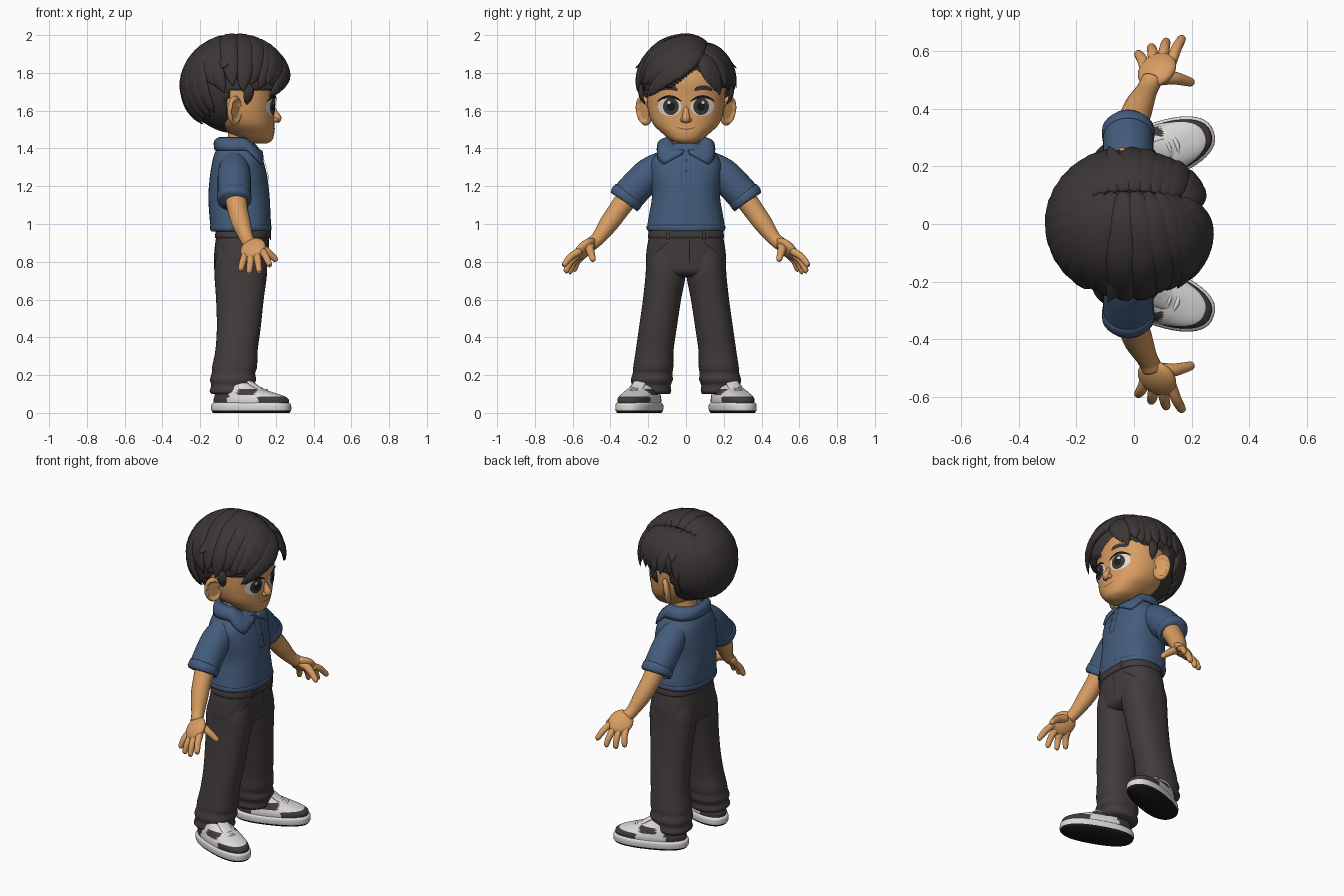
import bpy, bmesh, math, random
from mathutils import Vector, Matrix

if "Cube" in bpy.data.objects:
    bpy.data.objects.remove(bpy.data.objects["Cube"])
random.seed(4)


def material(name, hexa):
    m = bpy.data.materials.new(name)
    c = [int(hexa[i:i + 2], 16) / 255 for i in (0, 2, 4)]
    m.diffuse_color = [((v + .055) / 1.055) ** 2.4 if v > .04 else v / 12.92 for v in c] + [1]
    m.use_nodes = True
    m.node_tree.nodes["Principled BSDF"].inputs["Base Color"].default_value = m.diffuse_color
    return m


SKIN, HAIR = material("warm skin", "D89D62"), material("dark hair", "3C3636")
BLUE, DEEP = material("blue cotton", "445C7C"), material("deep blue trim", "33465F")
PANTS, WHITE = material("charcoal cloth", "423C3B"), material("off white", "DCDAD8")
BLACK, LIP = material("black", "1C1919"), material("lip brown", "9A5A3C")


def mesh(name, verts, faces, mat, mirror=False):
    me = bpy.data.meshes.new(name)
    me.from_pydata([tuple(v) for v in verts], [], faces)
    bm = bmesh.new()
    bm.from_mesh(me)
    bmesh.ops.recalc_face_normals(bm, faces=bm.faces)
    bm.to_mesh(me)
    bm.free()
    me.materials.append(mat)
    me.polygons.foreach_set("use_smooth", [True] * len(me.polygons))
    ob = bpy.data.objects.new(name, me)
    bpy.context.collection.objects.link(ob)
    if mirror:
        mod = ob.modifiers.new("mirror", 'MIRROR')
        mod.use_axis = (False, True, False)
        mod.use_mirror_merge = False
    return ob


def skin_rings(name, rings, mat, mirror=False):
    n, k = len(rings[0]), len(rings)
    faces = [(i * n + j, i * n + (j + 1) % n, (i + 1) * n + (j + 1) % n, (i + 1) * n + j)
             for i in range(k - 1) for j in range(n)]
    faces += [tuple(range(n)), tuple(range((k - 1) * n, k * n))]
    return mesh(name, [v for r in rings for v in r], faces, mat, mirror)


def catmull(rows, t):
    i = min(int(t), len(rows) - 2)
    f = t - i
    a, b, c, d = [rows[max(0, min(len(rows) - 1, j))] for j in (i - 1, i, i + 1, i + 2)]
    return [q + .5 * f * (r - p + f * (2 * p - 5 * q + 4 * r - s + f * (3 * (q - r) + s - p)))
            for p, q, r, s in zip(a, b, c, d)]


def spow(v, e):
    return math.copysign(abs(v) ** e, v)


def ellipse(row, a, p):
    z, cx, cy, rx, ry = row
    return Vector((cx + rx * spow(math.cos(a), 2 / p), cy + ry * spow(math.sin(a), 2 / p), z))


def loft(name, rows, mat, mirror=False, p=2.2, n=40, sub=5):
    """Horizontal rings; rows are (z, cx, cy, rx, ry)."""
    rings = [[ellipse(catmull(rows, i / sub), 2 * math.pi * j / n, p) for j in range(n)]
             for i in range((len(rows) - 1) * sub + 1)]
    return skin_rings(name, rings, mat, mirror)


def section(rows, z):
    lo, hi = 0, len(rows) - 1
    for _ in range(24):
        mid = (lo + hi) / 2
        lo, hi = (mid, hi) if catmull(rows, mid)[0] < z else (lo, mid)
    return catmull(rows, lo)


def plate(name, rows, cy, cz, ry, rz, mat, lift, mirror=False, p=2, bend=0, tilt=0, body_p=2.2):
    """Thin painted shape laid on the front of a lofted body."""
    verts, n, k = [], 28, 5
    for i in range(k):
        for j in range(n):
            a, r = 2 * math.pi * j / n, (i + .02) / (k - .98)
            u, v = r * spow(math.cos(a), 2 / p), r * spow(math.sin(a), 2 / p)
            y, z = cy + u * ry, cz + v * rz - bend * u * u + tilt * u
            _, sx, sy, srx, sry = section(rows, z)
            x = sx + srx * max(0, 1 - abs((y - sy) / sry) ** body_p) ** (1 / body_p)
            verts.append((x + lift, y, z))
    faces = [(i * n + j, i * n + (j + 1) % n, i * n + n + (j + 1) % n, i * n + n + j)
             for i in range(k - 1) for j in range(n)] + [tuple(range(n))]
    ob = mesh(name, verts, faces, mat, mirror)
    if ob.data.polygons[0].normal.x < 0:
        ob.data.flip_normals()
    return ob


def tube(name, rows, mat, mirror=False, flat=1, up=lambda p: Vector((1, 0, 0)), n=16, sub=4):
    """Round or flattened tube; rows are (x, y, z, radius)."""
    m = (len(rows) - 1) * sub
    s = [catmull(rows, i / sub) for i in range(m + 1)]
    c = [Vector(v[:3]) for v in s]
    rings = []
    for i in range(m + 1):
        t = (c[min(i + 1, m)] - c[max(i - 1, 0)]).normalized()
        b = t.cross(up(c[i])).normalized()
        q, r = b.cross(t), max(s[i][3], .001)
        rings.append([c[i] + b * r * math.cos(2 * math.pi * j / n) + q * r * flat * math.sin(2 * math.pi * j / n)
                      for j in range(n)])
    return skin_rings(name, rings, mat, mirror)


def ball(name, center, radii, mat, mirror=False, rot=Matrix.Identity(3), shape=None, seg=32):
    bm = bmesh.new()
    bmesh.ops.create_uvsphere(bm, u_segments=seg, v_segments=seg * 2 // 3, radius=1)
    me = bpy.data.meshes.new("tmp")
    bm.to_mesh(me)
    bm.free()
    pts = []
    for v in me.vertices:
        q = shape(v.co.copy()) if shape else v.co
        pts.append(rot @ Vector(q[i] * radii[i] for i in range(3)) + Vector(center))
    faces = [tuple(f.vertices) for f in me.polygons]
    bpy.data.meshes.remove(me)
    return mesh(name, pts, faces, mat, mirror)


# Head, neck, nose and ears
HEAD = [(1.425, .12, 0, .03, .03), (1.443, .10, 0, .08, .08), (1.48, .072, 0, .12, .125), (1.53, .037, 0, .155, .175),
        (1.60, .015, 0, .178, .20), (1.68, .008, 0, .19, .207), (1.78, 0, 0, .20, .205), (1.88, 0, 0, .14, .16),
        (1.92, 0, 0, .06, .07)]
loft("head", HEAD, SKIN, n=56)
loft("neck", [(1.36, .0, 0, .075, .08), (1.43, .01, 0, .068, .07), (1.52, .02, 0, .07, .075)], SKIN)
tube("nose", [(.175, 0, 1.63, .012), (.195, 0, 1.59, .016), (.207, 0, 1.56, .023), (.20, 0, 1.54, .014)], SKIN,
     up=lambda p: Vector((0, 1, 0)))
ball("nostrils", (.195, .017, 1.551), (.017, .014, .013), SKIN, True, seg=16)


def dent(v):
    if v.y < 0 and math.hypot(v.x, v.z) < .72:
        v.y *= .1
    return v


ball("ears", (-.018, .222, 1.60), (.052, .024, .08), SKIN, True,
     Matrix.Rotation(math.radians(-10), 3, 'X') @ Matrix.Rotation(math.radians(130), 3, 'Z'), dent)

# Painted face: eyes, lashes, brows, mouth
plate("eye_whites", HEAD, .086, 1.622, .062, .05, WHITE, .003, True)
plate("irises", HEAD, .08, 1.622, .042, .045, HAIR, .005, True)
plate("pupils", HEAD, .08, 1.622, .022, .024, BLACK, .007, True)
plate("eye_glints", HEAD, .09, 1.643, .009, .009, WHITE, .009, True)
plate("upper_lashes", HEAD, .088, 1.674, .066, .008, BLACK, .008, True, bend=.026)
plate("eyebrows", HEAD, .092, 1.722, .048, .012, HAIR, .006, True, p=3, bend=.012)
plate("mouth", HEAD, 0, 1.502, .052, .004, LIP, .003, bend=-.012)

# Hair mass: an ellipsoid whose face opening is pulled inside the head
C, R = Vector((-.01, 0, 1.73)), (.268, .242, .25)


def hairline(v):
    x, y, z = (C[i] + v[i] * R[i] for i in range(3))
    opening = z < 1.705 + .12 * math.exp(-((y - .06) / .11) ** 2)
    return v * .6 if x > -.05 and opening else v


ball("hair_mass", C, R, HAIR, shape=hairline, seg=80)


def lock(a, b, width, end=.03):
    """Tapered lock lying on the hair mass from direction a to b; end lifts the tip."""
    a, b, rows = Vector(a).normalized(), Vector(b).normalized(), []
    for k, w in enumerate((.35, .8, 1, 1, .85, .55, .04)):
        t = k / 6
        d = a.lerp(b, t).normalized() * (1.015 + .02 * math.sin(math.pi * t) + end * t ** 3)
        rows.append([C[i] + d[i] * R[i] for i in range(3)] + [width * w])
    tube("hair_lock", rows, HAIR, flat=.4, up=lambda p: (p - C).normalized(), n=10, sub=3)


def j(s=.05):
    return random.uniform(-s, s)


for i in range(10):                                     # sweep from the parting over each side
    x = -.72 + .155 * i
    lock((x * .8, .4, .8), (x + .05, -.88, -.06 + j(.1)), .055, .05 + j(.05))
    lock((x * .75, .42, .8), (x - .05, .85, -.08 + j(.1)), .05, .05 + j(.05))
for i in range(11):                                     # back locks down to the nape
    s = -1 + .2 * i
    lock((-.45, .25 + s * .35, .75), (-.72 + .3 * abs(s), s * .75, -.55 - .3 * (1 - abs(s)) + j()), .058, .03)
for i in range(7):                                      # fringe sweeping across the forehead
    f = i / 6
    lock((.55 + .2 * f, .32, .75 - .15 * f), (.95 - .3 * f, -.25 - .6 * f, .1 - .3 * f + j(.04)), .05, .08)
for y, z in ((.45, .02), (.6, -.1), (.78, -.2)):        # short side of the fringe
    lock((.65, .3, .65), (.8, y, z), .045, .06)
for s in (-1, 1):                                       # sideburns and flicked tips
    lock((.25, s * .95, .05), (.22, s * .95, -.42), .028, -.02)
    lock((-.1, s * .7, .7), (-.25, s * .95, .32), .035, .2)
    lock((-.6, s * .3, .6), (-.9, s * .35, -.05), .04, .1)

# Polo shirt
SHIRT = [(.965, .015, 0, .152, .19), (.985, .015, 0, .16, .205), (1.05, .01, 0, .162, .195), (1.15, .005, 0, .162, .18),
         (1.25, .003, 0, .152, .19), (1.32, 0, 0, .138, .19), (1.365, -.002, 0, .125, .165), (1.40, 0, 0, .11, .135),
         (1.425, 0, 0, .09, .10)]
loft("shirt_body", SHIRT, BLUE, p=2.4, n=56)
loft("shirt_hem", [(.96, .015, 0, .155, .195), (.97, .015, 0, .162, .207), (.99, .015, 0, .163, .208),
                   (.995, .015, 0, .157, .2)], BLUE, p=2.4, sub=3)
tube("sleeves", [(-.02, .10, 1.325, .07), (-.02, .19, 1.268, .086), (-.02, .27, 1.188, .088), (-.02, .325, 1.128, .086)],
     BLUE, True, n=28)
tube("sleeve_hems", [(-.02, .299, 1.157, .086), (-.02, .304, 1.151, .091), (-.02, .326, 1.127, .091),
                     (-.02, .33, 1.122, .08)], BLUE, True, n=28, sub=2)
verts, K, N = [], 6, 49
for i in range(N):
    ang = .06 + (2 * math.pi - .12) * i / (N - 1)
    a = min(ang, 2 * math.pi - ang)
    zt = 1.385 + .075 * min(1, a / 1.1)
    if a < .55:
        zb = 1.375 - .06 * a / .55
    else:
        zb = 1.315 + .075 * min(1, (a - .55) / .7)
    top = ellipse((zt, -.005, 0, .093, .105), ang, 2)
    low = ellipse(section(SHIRT, zb), ang, 2.4)
    low = Vector((low.x * 1.07, low.y * 1.07, zb))
    for k in range(K):
        f = k / (K - 1)
        verts.append(top.lerp(low, f) + Vector((math.cos(ang), math.sin(ang), .8)) * .016 * math.sin(math.pi * f))
collar = mesh("collar", verts, [(i * K + k, i * K + k + 1, i * K + K + k + 1, i * K + K + k)
                                for i in range(N - 1) for k in range(K - 1)], BLUE)
collar.modifiers.new("thickness", 'SOLIDIFY').thickness = .012
plate("placket", SHIRT, 0, 1.285, .022, .085, BLUE, .007, p=8, body_p=2.4)
plate("placket_seams", SHIRT, .023, 1.285, .002, .085, DEEP, .006, True, p=8, body_p=2.4)
for z in (1.28, 1.335):
    plate("button", SHIRT, 0, z, .009, .009, DEEP, .012, body_p=2.4)

# Arms and hands
tube("arms", [(-.02, .2, 1.26, .06), (-.012, .3, 1.15, .058), (.0, .36, 1.07, .054), (.018, .41, 1.0, .05),
              (.045, .465, .925, .037), (.062, .5, .895, .036)], SKIN, True)
L = Vector((.035, .09, -.07)).normalized()
W = Vector((.12, .035, .03))
W = (W - L * W.dot(L)).normalized()
ball("palms", (.08, .535, .868), (.075, .07, .032), SKIN, True, Matrix((L, W, L.cross(W))).transposed())
for name, base, tip in (("index", (.128, .56, .858), (.167, .645, .783)), ("middle", (.10, .57, .84), (.112, .635, .75)),
                        ("ring", (.07, .562, .835), (.06, .615, .745)), ("little", (.04, .54, .84), (.014, .592, .758))):
    b, t = Vector(base), Vector(tip)
    mid = b.lerp(t, .5) + Vector((0, .008, .006))
    e = t + (t - b).normalized() * .007
    tube(name + "_fingers", [(*b, .02), (*mid, .0185), (*t, .014), (*e, .002)], SKIN, True, n=12)
tube("thumbs", [(.085, .505, .885, .024), (.135, .508, .865, .023), (.18, .498, .83, .018), (.20, .492, .81, .014),
                (.206, .49, .803, .002)], SKIN, True, n=12, up=lambda p: Vector((0, 1, 0)))

# Trousers
HIPS = [(.72, .012, 0, .10, .15), (.745, .013, 0, .135, .2), (.80, .015, 0, .142, .212), (.88, .02, 0, .143, .206),
        (.98, .03, 0, .138, .186)]
loft("trouser_hips", HIPS, PANTS, p=2.5, n=48)
loft("waistband", [(.925, .025, 0, .138, .19), (.93, .025, 0, .147, .202), (.968, .028, 0, .144, .195),
                   (.972, .028, 0, .135, .185)], PANTS, p=2.5, n=48, sub=3)
loft("trouser_legs", [(.10, -.035, .186, .105, .10), (.115, -.033, .186, .117, .108), (.145, -.03, .184, .112, .103),
                      (.175, -.026, .181, .122, .111), (.21, -.024, .177, .115, .105), (.245, -.018, .173, .119, .106),
                      (.33, -.008, .166, .112, .1), (.45, .004, .149, .116, .1), (.60, .01, .127, .126, .101),
                      (.72, .014, .109, .138, .106), (.80, .016, .105, .138, .104), (.88, .02, .1, .125, .09)],
     PANTS, True, p=2.3)
plate("fly_seam", HIPS, .018, .86, .002, .065, BLACK, .003, p=6, body_p=2.5)
plate("pocket_seams", HIPS, .13, .875, .038, .003, BLACK, .003, True, p=4, tilt=-.03, body_p=2.5)
plate("belt_loops", HIPS, .095, .945, .009, .03, PANTS, .016, True, p=8, body_p=2.5)

# Shoes, shaped along x and then turned outward
TURN = Matrix.Translation((.07, .247, 0)) @ Matrix.Rotation(math.radians(20), 4, 'Z')
sole = loft("shoe_soles", [(0, 0, 0, .21, .09), (.012, 0, 0, .219, .098), (.03, 0, 0, .22, .1), (.046, 0, 0, .218, .098),
                           (.054, 0, 0, .205, .09)], WHITE, True, p=2.4, n=48, sub=3)
sole.data.materials.append(BLACK)
upper = loft("shoe_uppers", [(.045, 0, 0, .206, .09), (.07, 0, 0, .208, .091), (.09, -.012, 0, .19, .087),
                             (.112, -.045, 0, .155, .08), (.135, -.08, 0, .12, .07), (.165, -.105, 0, .09, .062),
                             (.19, -.11, 0, .08, .058)], WHITE, True, p=2.3, n=64, sub=6)
upper.data.materials.append(PANTS)
for f in sole.data.polygons:
    f.material_index = int(f.center.z < .01)
for f in upper.data.polygons:
    x, y, z = f.center
    toe = x > .07 and z < .088
    heel = x < -.1 and z < .13
    stay = -.05 < x < .05 and abs(y) > .03 and .092 < z < .125
    f.material_index = int(toe or heel or stay)
parts = [sole, upper]
for x, z in ((.085, .122), (.055, .132), (.025, .143)):
    parts.append(tube("shoe_laces", [(x - .012, -.05, z - .02, .007), (x, 0, z - .002, .008), (x - .012, .05, z - .02, .007)],
                      WHITE, True, n=8))
parts.append(tube("shoe_tongues", [(.10, 0, .10, .03), (.04, 0, .13, .036), (-.01, 0, .165, .036)], WHITE, True, flat=.3,
                  up=lambda p: Vector((0, 0, 1))))
for ob in parts:
    ob.data.transform(TURN)
